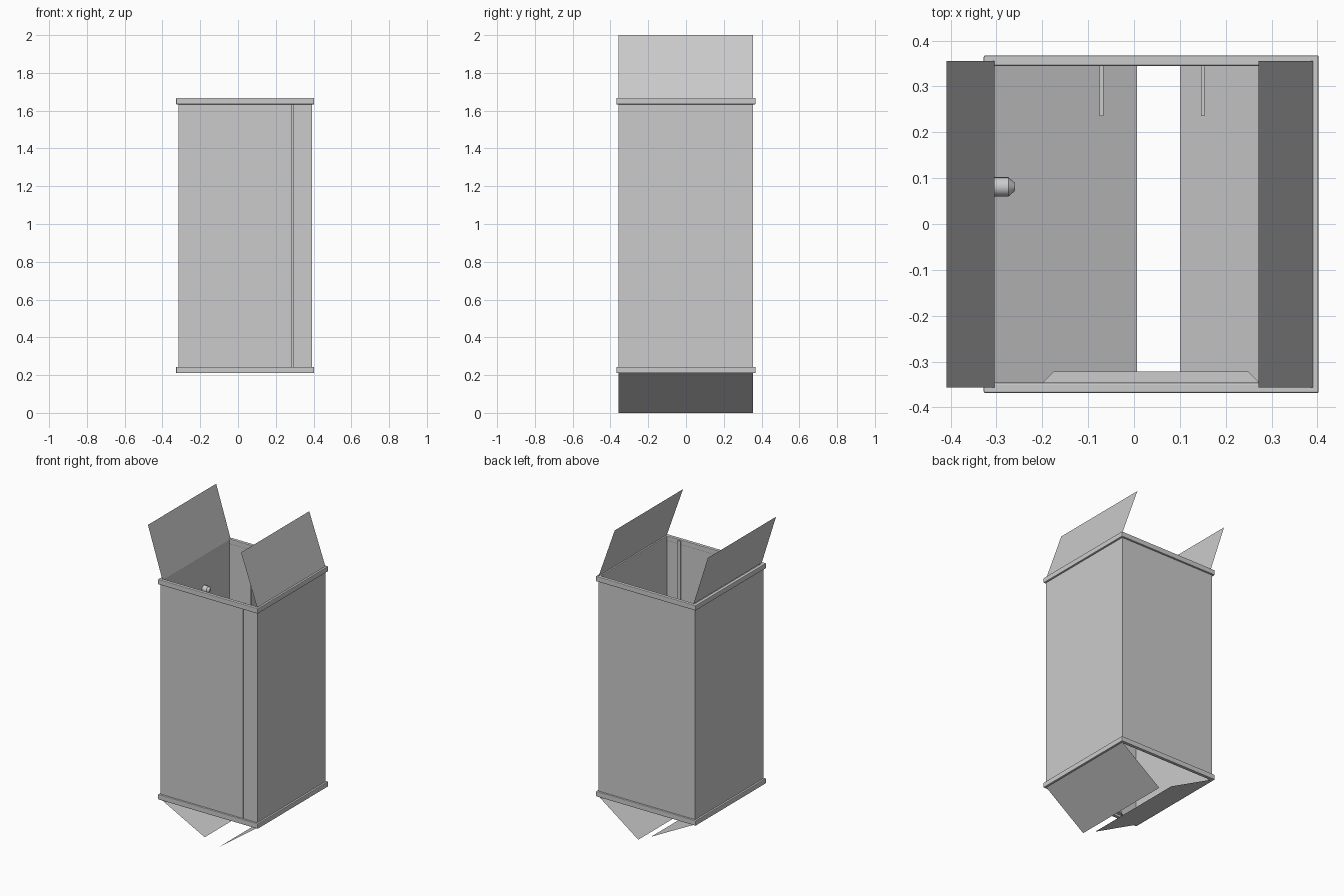
import bpy, bmesh
from math import radians
from mathutils import Vector

if "Cube" in bpy.data.objects:
    bpy.data.objects.remove(bpy.data.objects["Cube"], do_unlink=True)

grey = bpy.data.materials.new("plain grey")
grey.use_nodes = True
colour = (0.6, 0.6, 0.6, 1)
grey.diffuse_color = colour
grey.node_tree.nodes["Principled BSDF"].inputs["Base Color"].default_value = colour

LEFT, RIGHT, FRONT, BACK = -0.316, 0.391, -0.357, 0.356
WALL = 0.01
LOW, HIGH = 0.21, 1.667
RIM = 0.034


def finish(name, bm):
    bmesh.ops.recalc_face_normals(bm, faces=bm.faces)
    mesh = bpy.data.meshes.new(name)
    bm.to_mesh(mesh)
    bm.free()
    mesh.materials.append(grey)
    obj = bpy.data.objects.new(name, mesh)
    bpy.context.collection.objects.link(obj)
    return obj


def prism(name, outline, z0, z1):
    bm = bmesh.new()
    face = bm.faces.new([bm.verts.new((x, y, z0)) for x, y in outline])
    geom = bmesh.ops.extrude_face_region(bm, geom=[face])["geom"]
    verts = [v for v in geom if isinstance(v, bmesh.types.BMVert)]
    bmesh.ops.translate(bm, verts=verts, vec=(0, 0, z1 - z0))
    return finish(name, bm)


def box(name, x0, x1, y0, y1, z0, z1):
    return prism(name, [(x0, y0), (x1, y0), (x1, y1), (x0, y1)], z0, z1)


def frame(name, grow, width, z0, z1):
    """Rectangular ring following the body outline."""
    bm = bmesh.new()
    loops = []
    for g, z in ((grow, z0), (grow, z1), (grow - width, z1), (grow - width, z0)):
        corners = [(LEFT - g, FRONT - g), (RIGHT + g, FRONT - g),
                   (RIGHT + g, BACK + g), (LEFT - g, BACK + g)]
        loops.append([bm.verts.new((x, y, z)) for x, y in corners])
    for a, b in zip(loops, loops[1:] + loops[:1]):
        for i in range(4):
            j = (i + 1) % 4
            bm.faces.new((a[i], a[j], b[j], b[i]))
    return finish(name, bm)


# Side and back walls, front door and the narrow strip beside it
z0, z1 = LOW + 0.005, HIGH - 0.005
seam = 0.288
box("right_wall", LEFT, LEFT + WALL, FRONT, BACK, z0, z1)
box("left_wall", RIGHT - WALL, RIGHT, FRONT, BACK, z0, z1)
box("back_wall", LEFT + WALL, RIGHT - WALL, BACK - WALL, BACK, z0, z1)
box("front_door", LEFT + WALL, seam - 0.002, FRONT, FRONT + WALL, z0, z1)
box("front_strip", seam + 0.002, RIGHT - WALL, FRONT, FRONT + WALL, z0, z1)
box("door_stop", seam - 0.01, seam + 0.01, FRONT + WALL, FRONT + 0.02, z0, z1)

# Rims around both openings
for name, z in (("bottom_rim", LOW), ("top_rim", HIGH - RIM)):
    rim = frame(name, 0.012, 0.023, z, z + RIM)
    bevel = rim.modifiers.new("soft edge", "BEVEL")
    bevel.width = 0.004
    bevel.segments = 2

# Open flaps made of thin sheet
flaps = {
    "top_right_flap": ((-0.304, HIGH), (-0.409, 2.0)),
    "top_left_flap": ((0.390, HIGH), (0.272, 2.0)),
    "bottom_right_flap": ((-0.312, LOW), (0.006, 0.045)),
    "bottom_left_flap": ((0.390, LOW), (0.100, 0.0)),
}
for name, (hinge, tip) in flaps.items():
    bm = bmesh.new()
    points = [(hinge, FRONT), (tip, FRONT), (tip, BACK), (hinge, BACK)]
    bm.faces.new([bm.verts.new((p[0], y, p[1])) for p, y in points])
    finish(name, bm)

# Upright fins inside the back wall
for i, x in enumerate((-0.071, 0.150)):
    box(f"inner_fin_{i + 1}", x - 0.004, x + 0.004, 0.236, BACK - WALL, 0.32, 1.50)

# Tapered ledge at the foot of the door
inner = FRONT + WALL
prism("door_ledge", [(-0.2, inner), (0.275, inner), (0.25, -0.322), (-0.175, -0.322)],
      LOW + 0.015, LOW + 0.025)

# Round stud with a chamfered tip on the inner right wall
bm = bmesh.new()
for r0, r1, start, end in ((0.021, 0.021, -0.310, -0.274), (0.021, 0.009, -0.274, -0.260)):
    part = bmesh.ops.create_cone(bm, cap_ends=True, segments=24,
                                 radius1=r0, radius2=r1, depth=end - start)
    turn = Vector((0, 0, 1)).rotation_difference(Vector((1, 0, 0))).to_matrix()
    bmesh.ops.rotate(bm, verts=part["verts"], cent=(0, 0, 0), matrix=turn)
    bmesh.ops.translate(bm, verts=part["verts"], vec=((start + end) / 2, 0.081, 1.44))
stud = finish("wall_stud", bm)
bpy.ops.object.select_all(action="DESELECT")
stud.select_set(True)
bpy.context.view_layer.objects.active = stud
bpy.ops.object.shade_smooth_by_angle(angle=radians(30))
